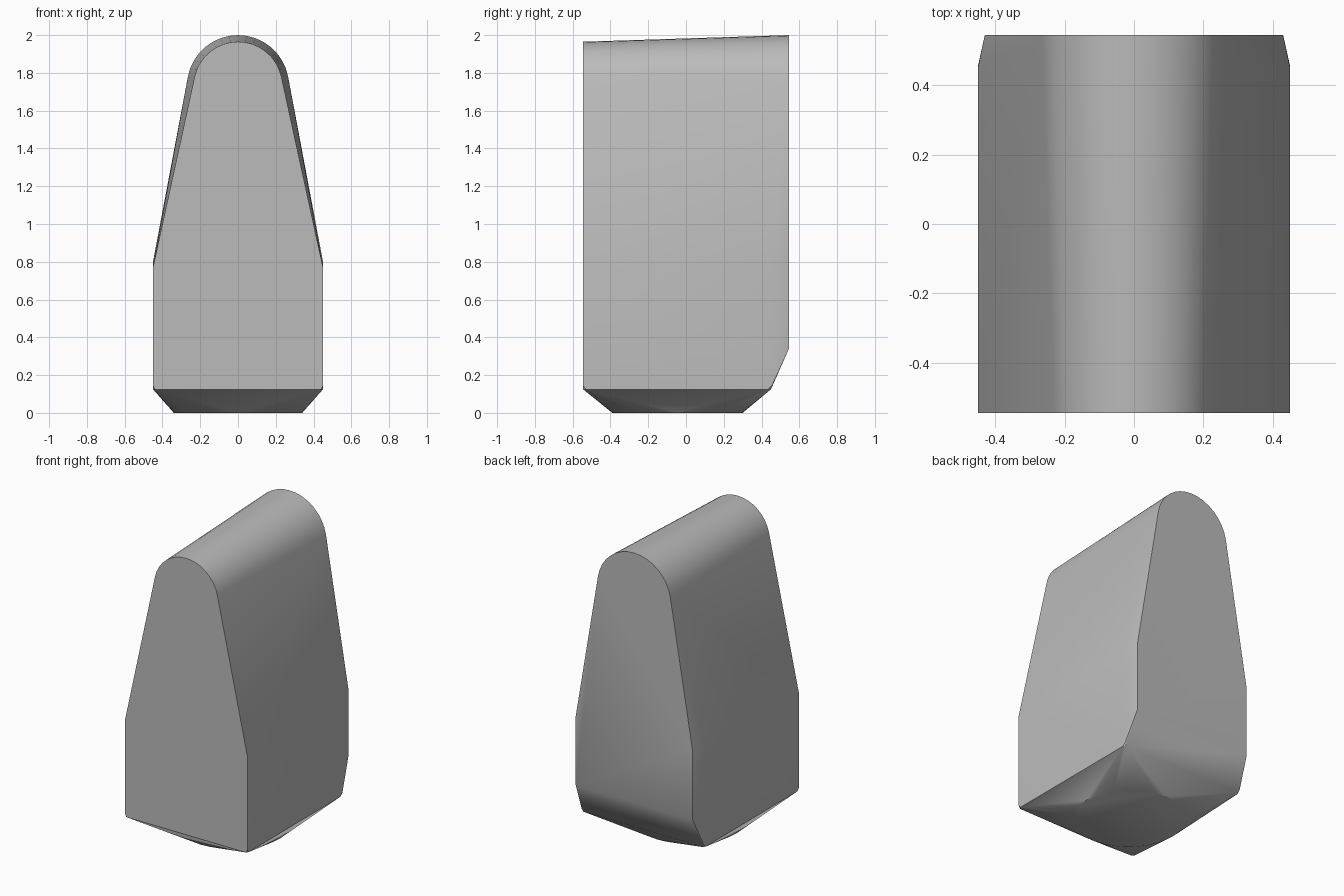
import bpy, bmesh
from math import sin, cos, pi, radians

cube = bpy.data.objects.get("Cube")
if cube:
    bpy.data.objects.remove(cube, do_unlink=True)

HALF_X, HALF_Y = 0.45, 0.545


def material(name, rgb):
    mat = bpy.data.materials.new(name)
    mat.use_nodes = True
    color = (*rgb, 1.0)
    mat.diffuse_color = color
    mat.node_tree.nodes["Principled BSDF"].inputs["Base Color"].default_value = color
    return mat


def dome(y, radius, center_z, tilt, steps=16):
    """Rounded top of an end profile, tangent to the sloping sides."""
    start, sweep = radians(tilt), pi - 2 * radians(tilt)
    angles = [start + sweep * i / steps for i in range(steps + 1)]
    return [(radius * cos(a), y, center_z + radius * sin(a)) for a in angles]


def ellipse(center_y, rx, ry, steps=32):
    """Flat oval underside at ground level."""
    angles = [2 * pi * i / steps for i in range(steps)]
    return [(rx * cos(a), center_y + ry * sin(a), 0.0) for a in angles]


def mirrored(points):
    return [(s * x, y, z) for x, y, z in points for s in (1, -1)]


# Front profile: full width, with clipped lower corners
front = dome(-HALF_Y, 0.235, 1.73, 12.6) + mirrored([
    (HALF_X, -HALF_Y, 0.77), (HALF_X, -HALF_Y, 0.145),
    (0.44, -HALF_Y, 0.125), (HALF_X, -0.53, 0.125)])

# Back profile: slightly narrower, ending above the lower bevel
back = dome(HALF_Y, 0.27, 1.73, 10) + mirrored([
    (0.43, HALF_Y, 0.8), (0.43, HALF_Y, 0.34)])

# Side edge where the rear bevel begins
shoulder = mirrored([
    (HALF_X, 0.45, 0.8), (HALF_X, 0.455, 0.145),
    (0.44, 0.45, 0.125), (HALF_X, 0.435, 0.125)])

# Skin the profiles and the oval underside into one solid
bm = bmesh.new()
for point in front + back + shoulder + ellipse(-0.045, 0.34, 0.345):
    bm.verts.new(point)
hull = bmesh.ops.convex_hull(bm, input=bm.verts)
spare = {g for g in hull["geom_interior"] + hull["geom_unused"]
         if isinstance(g, bmesh.types.BMVert)}
bmesh.ops.delete(bm, geom=list(spare), context="VERTS")
bmesh.ops.dissolve_limit(bm, angle_limit=radians(0.5), verts=bm.verts, edges=bm.edges)
bmesh.ops.recalc_face_normals(bm, faces=bm.faces)

mesh = bpy.data.meshes.new("body")
bm.to_mesh(mesh)
bm.free()
body = bpy.data.objects.new("body", mesh)
bpy.context.collection.objects.link(body)
mesh.materials.append(material("plain_grey", (0.5, 0.5, 0.5)))

# Smooth the dome and soft bevels, keep the end edges sharp
bpy.ops.object.select_all(action="DESELECT")
body.select_set(True)
bpy.context.view_layer.objects.active = body
bpy.ops.object.shade_smooth_by_angle(angle=radians(30))
